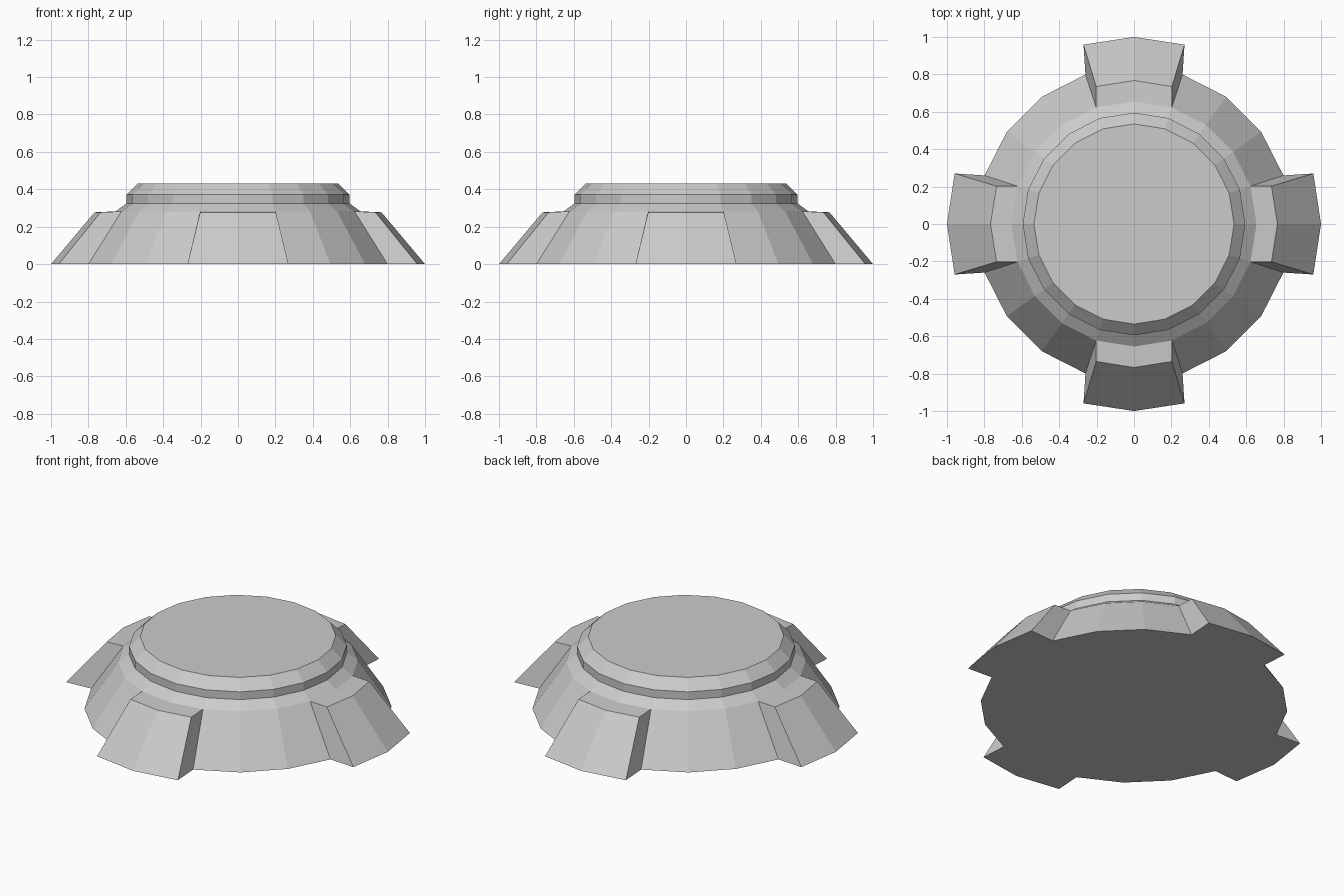
import bpy, bmesh
from math import cos, sin, pi
from mathutils import Vector

if "Cube" in bpy.data.objects:
    bpy.data.objects.remove(bpy.data.objects["Cube"])

SIDES = 20
# radius, height of each ring from the ground up
PROFILE = [(0.84, 0.0), (0.655, 0.282), (0.595, 0.325), (0.595, 0.372), (0.535, 0.431)]

bm = bmesh.new()

# Faceted round body
rings = [[bm.verts.new((r * cos(2 * pi * i / SIDES), r * sin(2 * pi * i / SIDES), z))
          for i in range(SIDES)] for r, z in PROFILE]
bands = []
for lo, hi in zip(rings, rings[1:]):
    bands.append([bm.faces.new((lo[i], lo[(i + 1) % SIDES], hi[(i + 1) % SIDES], hi[i]))
                  for i in range(SIDES)])
bm.faces.new(rings[-1])
bm.faces.new(rings[0][::-1])

# Four buttresses pulled out of the lower band, two facets wide each
for k in range(4):
    c = k * SIDES // 4
    out = Vector((cos(k * pi / 2), sin(k * pi / 2), 0))
    side = Vector((-out.y, out.x, 0))
    faces = [bands[0][c - 1], bands[0][c]]
    res = bmesh.ops.extrude_face_region(bm, geom=faces)
    for v in [g for g in res["geom"] if isinstance(g, bmesh.types.BMVert)]:
        if v.co.z < 0.1:
            v.co += out * 0.16 + side * (v.co.dot(side) * 0.04)
        else:
            v.co += out * 0.112 + Vector((0, 0, -0.005))
    old = [f for f in faces if f.is_valid]
    if old:
        bmesh.ops.delete(bm, geom=old, context='FACES')

bmesh.ops.recalc_face_normals(bm, faces=bm.faces[:])
mesh = bpy.data.meshes.new("round_base")
bm.to_mesh(mesh)
bm.free()
bpy.context.collection.objects.link(bpy.data.objects.new("round_base", mesh))
